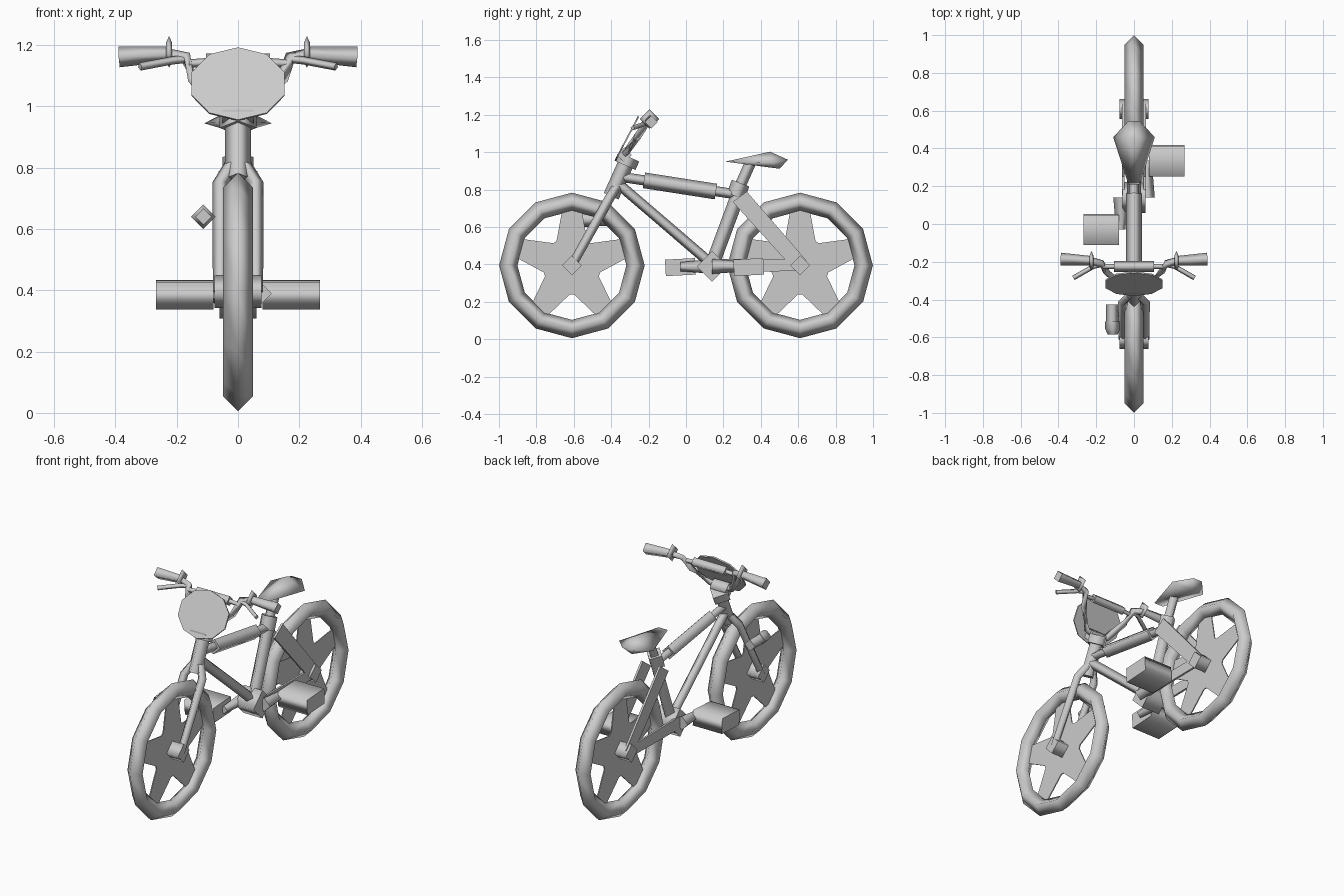
import bpy, bmesh, math
from mathutils import Vector

if "Cube" in bpy.data.objects:
    bpy.data.objects.remove(bpy.data.objects["Cube"])

grey = bpy.data.materials.new("plain grey")
grey.diffuse_color = (0.6, 0.6, 0.6, 1)
grey.use_nodes = True
grey.node_tree.nodes["Principled BSDF"].inputs["Base Color"].default_value = grey.diffuse_color


def finish(name, bm):
    bmesh.ops.recalc_face_normals(bm, faces=bm.faces)
    me = bpy.data.meshes.new(name)
    bm.to_mesh(me)
    bm.free()
    ob = bpy.data.objects.new(name, me)
    bpy.context.collection.objects.link(ob)
    me.materials.append(grey)
    return ob


def tube(name, pts, radii, turn=0.0):
    """Four-sided tube along a path, smooth sides and flat end caps."""
    pts = [Vector(p) for p in pts]
    if not isinstance(radii, (list, tuple)):
        radii = [radii] * len(pts)
    bm = bmesh.new()
    rings = []
    for i, p in enumerate(pts):
        d = (pts[min(i + 1, len(pts) - 1)] - pts[max(i - 1, 0)]).normalized()
        ref = Vector((0, 1, 0)) if abs(d.x) > 0.6 else Vector((1, 0, 0))
        u = (ref - d * ref.dot(d)).normalized()
        v = d.cross(u)
        rings.append([bm.verts.new(p + radii[i] * (u * math.cos(a) + v * math.sin(a)))
                      for a in (turn + k * math.pi / 2 for k in range(4))])
    for a, b in zip(rings, rings[1:]):
        for k in range(4):
            f = bm.faces.new((a[k], a[(k + 1) % 4], b[(k + 1) % 4], b[k]))
            f.smooth = True
    bm.faces.new(rings[0])
    bm.faces.new(rings[-1])
    return finish(name, bm)


def plate(name, outline, x, thick):
    """Flat plate with a (y, z) outline, extruded along x."""
    bm = bmesh.new()
    f = bm.faces.new([bm.verts.new((x - thick / 2, y, z)) for y, z in outline])
    new = bmesh.ops.extrude_face_region(bm, geom=[f])["geom"]
    bmesh.ops.translate(bm, vec=(thick, 0, 0),
                        verts=[g for g in new if isinstance(g, bmesh.types.BMVert)])
    return finish(name, bm)


def mirrored(name, pts, radii):
    for side, s in (("right", 1), ("left", -1)):
        tube(f"{side}_{name}", [(s * x, y, z) for x, y, z in pts], radii)


# Wheels: tyre, five-spoke star and hub
HUB_Z = 0.395
for label, y in (("front", -0.61), ("rear", 0.61)):
    bpy.ops.mesh.primitive_torus_add(major_segments=12, minor_segments=4,
                                     major_radius=0.34, minor_radius=0.049,
                                     location=(0, y, HUB_Z), rotation=(0, math.pi / 2, 0))
    tyre = bpy.context.object
    tyre.name = label + "_tyre"
    tyre.data.materials.append(grey)
    bpy.ops.object.shade_smooth()
    star = []
    for k in range(5):
        for r, off in ((0.155, -32), (0.315, -9), (0.315, 9), (0.155, 32)):
            a = math.radians(90 + 72 * k + off)
            star.append((y + r * math.cos(a), HUB_Z + r * math.sin(a)))
    plate(label + "_spokes", star, 0, 0.006)
    tube(label + "_hub", [(-0.077, y, HUB_Z), (0.077, y, HUB_Z)], 0.053)

# Fork and steering head
mirrored("fork_leg", [(0.02, -0.375, 0.81), (0.058, -0.412, 0.75), (0.058, -0.61, 0.395)],
         [0.025, 0.026, 0.024])
tube("head_tube", [(0, -0.40, 0.765), (0, -0.317, 0.95)], 0.043)
tube("stem", [(0, -0.325, 0.93), (0, -0.305, 0.975)], 0.06)
tube("bar_clamp", [(-0.05, -0.33, 0.985), (0.05, -0.33, 0.985)], 0.04)

# Frame tubes
tube("top_tube", [(0, -0.345, 0.868), (0, 0.27, 0.775)], 0.027)
tube("top_tube_pad", [(0, -0.225, 0.85), (0, 0.16, 0.79)], 0.042)
tube("down_tube", [(0, -0.355, 0.825), (0, 0.14, 0.40)], 0.028)
tube("seat_tube", [(0, 0.14, 0.40), (0, 0.285, 0.79)], 0.038)
tube("seat_clamp", [(0, 0.265, 0.765), (0, 0.292, 0.835)], 0.05)
tube("seat_post", [(0, 0.28, 0.80), (0, 0.345, 0.945)], 0.03)
tube("bottom_bracket", [(-0.06, 0.14, 0.39), (0.06, 0.14, 0.39)], 0.082)

# Rear stays, flat strips beside the wheel
for side, x in (("right", 0.057), ("left", -0.057)):
    plate(side + "_seat_stay", [(0.25, 0.735), (0.325, 0.79), (0.645, 0.42), (0.58, 0.37)], x, 0.012)
    plate(side + "_chain_stay", [(0.15, 0.43), (0.15, 0.36), (0.60, 0.365), (0.60, 0.425)], x, 0.012)

# Cranks and pedals
for side, s, y in (("right", 1, 0.335), ("left", -1, -0.03)):
    tube(side + "_crank", [(s * 0.07, 0.14, 0.39), (s * 0.07, y, 0.388)], [0.04, 0.024])
    pedal = tube(side + "_pedal", [(s * 0.08, 0, 0), (s * 0.268, 0, 0)], 0.0636, math.pi / 4)
    pedal.scale = (1, 1.78, 0.98)
    pedal.rotation_euler = (math.radians(3), 0, 0)
    pedal.location = (0, y, 0.386)

# Saddle: pointed nose, wide wings, raised top and dropped belly
bm = bmesh.new()
co = [(-0.03, 0.21, 0.95), (0.03, 0.21, 0.95), (0.11, 0.46, 0.945), (0.03, 0.545, 0.96),
      (-0.03, 0.545, 0.96), (-0.11, 0.46, 0.945), (0, 0.45, 1.003), (0, 0.50, 0.912)]
v = [bm.verts.new(c) for c in co]
for i in range(6):
    for apex in (6, 7):
        bm.faces.new((v[i], v[(i + 1) % 6], v[apex])).smooth = True
finish("saddle", bm)

# Handlebar, grips with flanges, brake levers and cross pad
mirrored("handlebar", [(0, -0.33, 0.985), (0.07, -0.32, 1.0), (0.145, -0.255, 1.09),
                       (0.17, -0.21, 1.16), (0.24, -0.192, 1.172)], 0.02)
mirrored("grip", [(0.215, -0.195, 1.172), (0.388, -0.186, 1.162)], [0.024, 0.034])
mirrored("grip_flange", [(0.215, -0.195, 1.178), (0.225, -0.195, 1.178), (0.235, -0.195, 1.178)],
         [0.03, 0.052, 0.03])
mirrored("brake_lever", [(0.17, -0.215, 1.155), (0.215, -0.225, 1.15), (0.32, -0.285, 1.13)], 0.013)
tube("cross_pad", [(-0.105, -0.225, 1.145), (0.105, -0.225, 1.145)], 0.028)
mirrored("pad_brace", [(0.09, -0.225, 1.145), (0.16, -0.225, 1.14)], 0.014)

# Front number plate, a tilted ten-sided oval
bm = bmesh.new()
lo, hi = [], []
for k in range(10):
    a = math.radians(18 + 36 * k)
    x, t = 0.155 * math.cos(a), math.sin(a)
    if k % 5 == 4:
        x, t = 0.155 * math.cos(a), t
    lo.append(bm.verts.new((x * 1.03, -0.32 + 0.062 * t, 1.075 + 0.118 * t)))
    hi.append(bm.verts.new((x * 1.03, -0.313 + 0.062 * t, 1.071 + 0.118 * t)))
bm.faces.new(lo)
bm.faces.new(hi)
for k in range(10):
    j = (k + 1) % 10
    bm.faces.new((lo[k], lo[j], hi[j], hi[k]))
finish("number_plate", bm)

# Small generator beside the fork
tube("generator_body", [(-0.115, -0.52, 0.64), (-0.115, -0.425, 0.64)], 0.034)
tube("generator_cap", [(-0.113, -0.585, 0.64), (-0.113, -0.555, 0.64), (-0.113, -0.515, 0.64)],
     [0.026, 0.04, 0.04])
